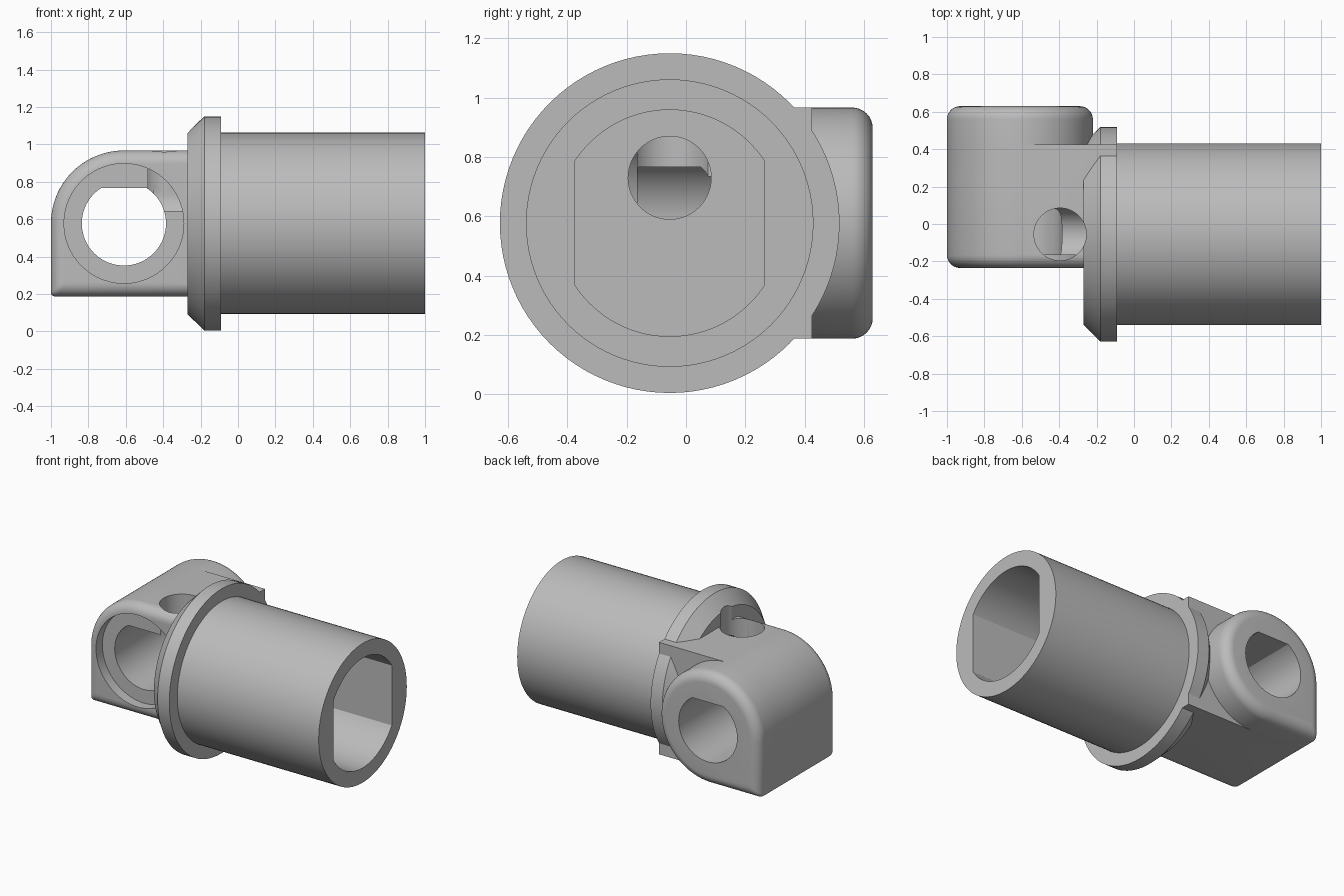
import bpy, bmesh, math

cube = bpy.data.objects.get("Cube")
if cube:
    bpy.data.objects.remove(cube, do_unlink=True)

SEG = 96
AX_Y, AX_Z = -0.055, 0.577      # barrel axis (along x)
PIN_X, PIN_R = -0.61, 0.39      # cross hole axis (along y) and outer radius
BOT = AX_Z - PIN_R - 0.002
FILLET = 0.07

grey = bpy.data.materials.new("plain grey")
grey.use_nodes = True
grey.diffuse_color = (0.5, 0.5, 0.5, 1)
grey.node_tree.nodes["Principled BSDF"].inputs["Base Color"].default_value = (0.5, 0.5, 0.5, 1)


def loft(name, rings):
    """Closed solid through a list of equal-length point rings."""
    bm = bmesh.new()
    loops = [[bm.verts.new(p) for p in ring] for ring in rings]
    n = len(loops[0])
    for a, b in zip(loops, loops[1:]):
        for i in range(n):
            j = (i + 1) % n
            bm.faces.new((a[i], a[j], b[j], b[i]))
    bm.faces.new(loops[0])
    bm.faces.new(loops[-1])
    bmesh.ops.recalc_face_normals(bm, faces=bm.faces[:])
    me = bpy.data.meshes.new(name)
    bm.to_mesh(me)
    bm.free()
    ob = bpy.data.objects.new(name, me)
    bpy.context.collection.objects.link(ob)
    me.materials.append(grey)
    return ob


def arc(r, a0=0.0, a1=2 * math.pi, n=SEG, closed=False):
    """2D arc points; closed skips the repeated end point."""
    steps = n if closed else n - 1
    return [(r * math.cos(a0 + (a1 - a0) * i / steps),
             r * math.sin(a0 + (a1 - a0) * i / steps)) for i in range(n)]


def along_x(pts, x, cy=AX_Y, cz=AX_Z):
    return [(x, cy + u, cz + v) for u, v in pts]


def along_y(pts, y, cx=PIN_X, cz=AX_Z):
    return [(cx + u, y, cz + v) for u, v in pts]


def combine(target, tool, operation):
    """Apply a boolean and discard the tool."""
    tool.hide_render = True
    mod = target.modifiers.new("join", 'BOOLEAN')
    mod.operation, mod.object, mod.solver = operation, tool, 'EXACT'
    bpy.context.view_layer.objects.active = target
    bpy.ops.object.modifier_apply(modifier=mod.name)
    bpy.data.objects.remove(tool, do_unlink=True)


def corner(d):
    """Small rounded lower outer corner, inset by d."""
    c, r = -PIN_R + d + 0.02, 0.02
    return [(c + u, c + v) for u, v in arc(r, math.pi, 1.5 * math.pi, 5)]


def arm_outline(d):
    """Arch on the outer side, straight run into the flange."""
    end = -0.09 - PIN_X
    r = PIN_R - d
    return [(end, r)] + arc(r, math.pi / 2, math.pi, 33) + corner(d) + [(end, -r)]


def lug_outline(d):
    """Round all the way except for the square lower outer corner."""
    r = PIN_R - d
    return arc(r, -math.pi / 2, math.pi, 97) + corner(d)


def fillet_steps(n=8):
    """Pairs of (inset, depth from the face) for a rounded edge."""
    return [(FILLET * (1 - math.sin(t)), FILLET * (1 - math.cos(t)))
            for t in (math.pi / 2 * i / n for i in range(n + 1))]


# Barrel with the chamfered flange
barrel_profile = [(-0.27, 0.485), (-0.18, 0.573), (-0.09, 0.573), (-0.09, 0.485), (1.0, 0.485)]
body = loft("pivot_socket", [along_x(arc(r, closed=True), x) for x, r in barrel_profile])

# Arm, rounded along its front edge
front_rings = [along_y(arm_outline(d), -0.235 + h) for d, h in fillet_steps()]
arm = loft("arm", front_rings + [along_y(arm_outline(0), 0.425)])
combine(body, arm, 'UNION')

# Rear lug, rounded along its back edge
back_rings = [along_y(lug_outline(d), 0.63 - h) for d, h in fillet_steps()]
lug = loft("rear_lug", back_rings + [along_y(lug_outline(0), 0.2)])
combine(body, lug, 'UNION')

# Barrel bore with two side flats
a = math.acos(0.32 / 0.382)
bore = arc(0.382, a, math.pi - a, 49) + arc(0.382, math.pi + a, 2 * math.pi - a, 49)
combine(body, loft("bore_cutter", [along_x(bore, -0.1), along_x(bore, 1.2)]), 'DIFFERENCE')

# Cross hole with a flat on top, and the front counterbore
b = math.asin(0.19 / 0.225)
pin = arc(0.225, math.pi - b, 2 * math.pi + b, 81)
combine(body, loft("pin_cutter", [along_y(pin, -0.5), along_y(pin, 0.9)]), 'DIFFERENCE')
recess = arc(0.32, closed=True)
combine(body, loft("recess_cutter", [along_y(recess, -0.5), along_y(recess, -0.165)]), 'DIFFERENCE')

# Elbow passage: upright hole meeting a hole from the bore floor
hole = arc(0.14, closed=True, n=64)
upright = [[(-0.395 + u, AX_Y + v, z) for u, v in hole] for z in (0.73, 1.4)]
combine(body, loft("upright_cutter", upright), 'DIFFERENCE')
level = [along_x(hole, x, cz=0.73) for x in (-0.45, 0.1)]
combine(body, loft("level_cutter", level), 'DIFFERENCE')

# Smooth shading with crisp edges
bpy.ops.object.select_all(action='DESELECT')
body.select_set(True)
bpy.context.view_layer.objects.active = body
bpy.ops.object.shade_smooth_by_angle(angle=math.radians(25))
